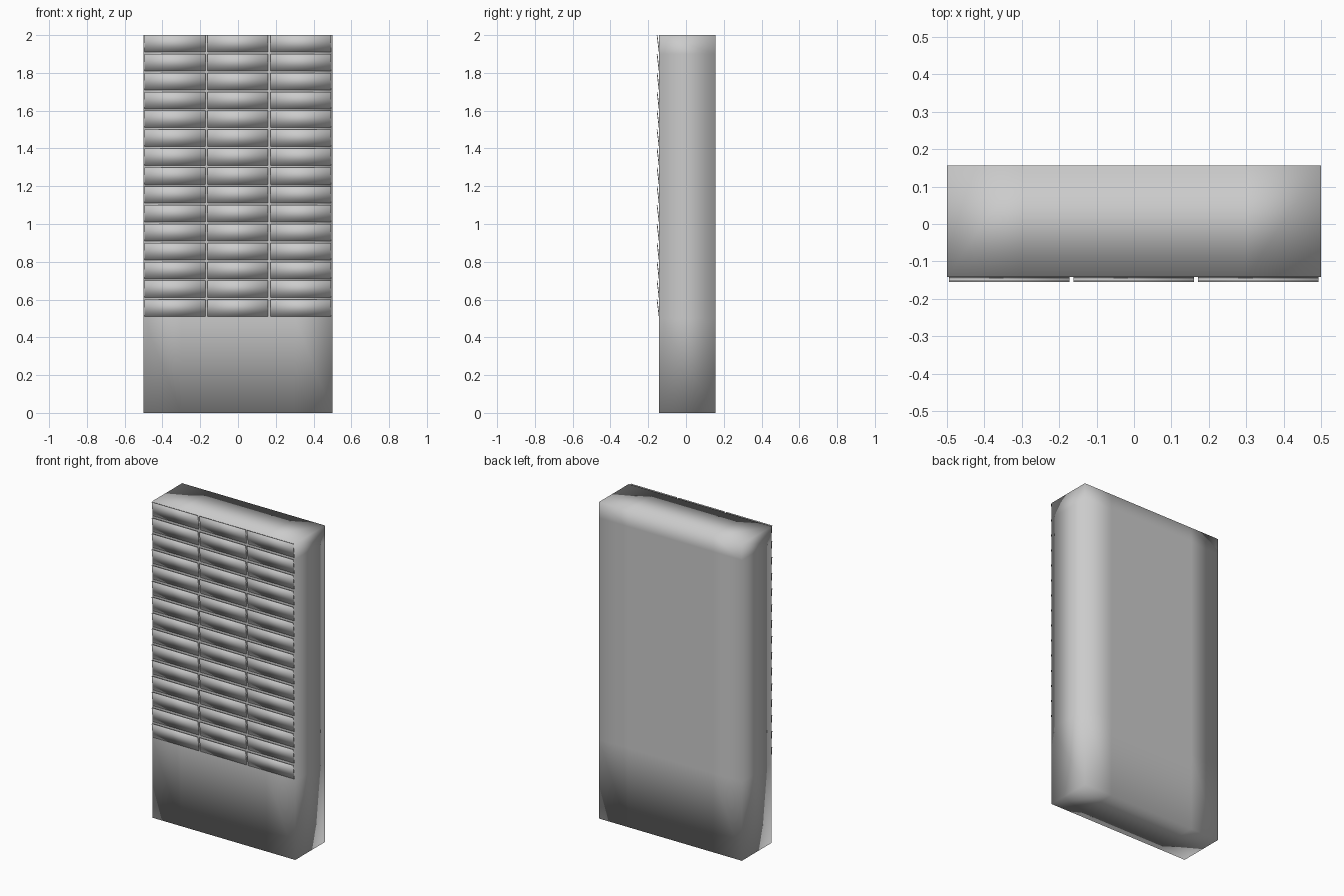
import bpy, bmesh, math
from mathutils import Matrix

if "Cube" in bpy.data.objects:
    bpy.data.objects.remove(bpy.data.objects["Cube"])


def finish(name, bm):
    bmesh.ops.recalc_face_normals(bm, faces=bm.faces)
    for f in bm.faces:
        f.smooth = True
    me = bpy.data.meshes.new(name)
    bm.to_mesh(me)
    bm.free()
    ob = bpy.data.objects.new(name, me)
    bpy.context.collection.objects.link(ob)
    return ob


def add_box(bm, size, matrix):
    return bmesh.ops.create_cube(
        bm, size=1, matrix=matrix @ Matrix.Diagonal((*size, 1)))["verts"]


# cabinet body, softly shaded, with loops dividing the columns and the base
body = bmesh.new()
add_box(body, (1, 0.298, 2), Matrix.Translation((0, 0.007, 1)))
for co, no in [((0, 0, 0.5), (0, 0, 1)), ((0, 0, 1.9), (0, 0, 1)),
               ((-0.3, 0, 0), (1, 0, 0)), ((0.3, 0, 0), (1, 0, 0))]:
    bmesh.ops.bisect_plane(body, geom=body.verts[:] + body.edges[:] + body.faces[:],
                           plane_co=co, plane_no=no)
finish("cabinet_body", body)

# card pockets: thin panels leaning outward at the top, 3 columns by 15 rows
pockets = bmesh.new()
for row in range(15):
    for col in (-1, 0, 1):
        m = (Matrix.Translation((col * 0.333 - 0.001, -0.1475, 0.555 + row * 0.1))
             @ Matrix.Rotation(math.atan2(0.011, 0.09), 4, 'X'))
        add_box(pockets, (0.322, 0.004, 0.09), m)
finish("card_pockets", pockets)
